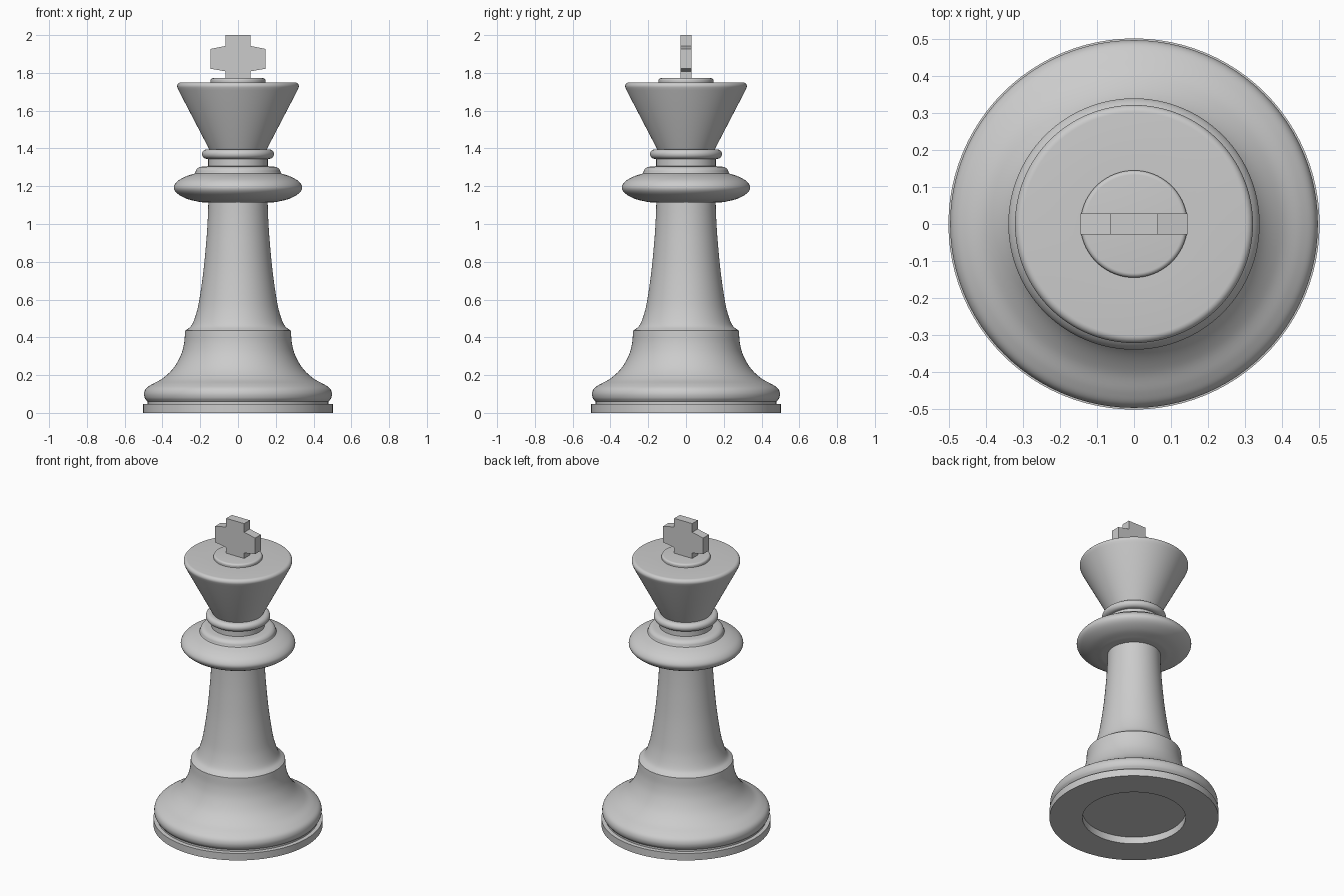
import bpy, bmesh, math
from mathutils import Vector

if "Cube" in bpy.data.objects:
    bpy.data.objects.remove(bpy.data.objects["Cube"])

SEGMENTS = 96


def finish(obj, angle=35):
    bpy.ops.object.select_all(action='DESELECT')
    obj.select_set(True)
    bpy.context.view_layer.objects.active = obj
    bpy.ops.object.shade_smooth_by_angle(angle=math.radians(angle))


def add_object(name, bm):
    mesh = bpy.data.meshes.new(name)
    bm.to_mesh(mesh)
    bm.free()
    obj = bpy.data.objects.new(name, mesh)
    bpy.context.collection.objects.link(obj)
    return obj


def curve(points, steps=6):
    """Smooth spline through a few (radius, height) points."""
    p = [Vector(q) for q in points]
    p = [2 * p[0] - p[1]] + p + [2 * p[-1] - p[-2]]
    out = []
    for a, b, c, d in zip(p, p[1:], p[2:], p[3:]):
        for k in range(steps):
            t = k / steps
            out.append(tuple(0.5 * (2 * b + (c - a) * t + (2 * a - 5 * b + 4 * c - d) * t**2
                                    + (3 * b - a - 3 * c + d) * t**3)))
    return out + [tuple(points[-1])]


def arc(r, z, rx, rz, a0, a1, steps=12):
    """Elliptical arc in the profile plane, angles in degrees."""
    angles = [math.radians(a0 + (a1 - a0) * k / steps) for k in range(steps + 1)]
    return [(r + rx * math.cos(a), z + rz * math.sin(a)) for a in angles]


def lathe(name, profile):
    """Turn a profile, listed bottom to top, around the z axis."""
    bm = bmesh.new()
    rings = []
    for r, z in profile:
        if r < 1e-6:
            rings.append([bm.verts.new((0, 0, z))] * SEGMENTS)
        else:
            rings.append([bm.verts.new((r * math.cos(2 * math.pi * i / SEGMENTS),
                                        r * math.sin(2 * math.pi * i / SEGMENTS), z))
                          for i in range(SEGMENTS)])
    for low, high in zip(rings, rings[1:]):
        for i in range(SEGMENTS):
            j = (i + 1) % SEGMENTS
            corners = dict.fromkeys((low[i], low[j], high[j], high[i]))
            bm.faces.new(list(corners))
    obj = add_object(name, bm)
    finish(obj)
    return obj


# Foot disc with a round recess underneath
lathe("foot_disc", [(0, 0.045), (0.306, 0.045), (0.306, 0), (0.502, 0),
                    (0.502, 0.046), (0.478, 0.048)])

# Bulging base sweeping up to a shoulder
lathe("base", [(0.478, 0.048), (0.478, 0.06)]
      + curve([(0.482, 0.062), (0.494, 0.08), (0.497, 0.105), (0.486, 0.13), (0.455, 0.152),
               (0.40, 0.182), (0.345, 0.233), (0.305, 0.30), (0.286, 0.365), (0.28, 0.435)]))

# Tapering column
lathe("column", [(0.28, 0.435)]
      + curve([(0.275, 0.438), (0.245, 0.465), (0.22, 0.53), (0.203, 0.61), (0.182, 0.76),
               (0.167, 0.92), (0.16, 1.03), (0.157, 1.115)]))

# Wide lens-shaped collar with a smaller step on top
lathe("collar", [(0.157, 1.115), (0.19, 1.115)]
      + curve([(0.20, 1.116), (0.27, 1.133), (0.322, 1.162), (0.34, 1.193),
               (0.322, 1.225), (0.28, 1.25), (0.228, 1.268)])
      + curve([(0.226, 1.272), (0.219, 1.29), (0.20, 1.302), (0.158, 1.306)]))

# Neck and its ring
lathe("neck_ring", [(0.158, 1.306), (0.158, 1.345)]
      + arc(0.165, 1.37, 0.026, 0.025, -90, 90) + [(0.152, 1.395)])

# Flared crown with a rounded rim, and the small button on top
lathe("crown", [(0.152, 1.395), (0.315, 1.708)]
      + arc(0.302, 1.73, 0.02, 0.02, -25, 90, 8) + [(0.145, 1.75)])
lathe("button", [(0.145, 1.75), (0.145, 1.76)]
      + arc(0.133, 1.76, 0.012, 0.012, 0, 90, 5) + [(0, 1.772)])

# Flat cross finial with slightly tapered arms
half = [(0.065, 1.765), (0.065, 1.808), (0.145, 1.822), (0.145, 1.927), (0.065, 1.943), (0.065, 2.0)]
outline = half + [(-x, z) for x, z in reversed(half)]
bm = bmesh.new()
face = bm.faces.new([bm.verts.new((x, -0.029, z)) for x, z in outline])
moved = bmesh.ops.extrude_face_region(bm, geom=[face])["geom"]
bmesh.ops.translate(bm, vec=(0, 0.058, 0), verts=[v for v in moved if isinstance(v, bmesh.types.BMVert)])
bmesh.ops.recalc_face_normals(bm, faces=bm.faces)
add_object("cross_finial", bm)
